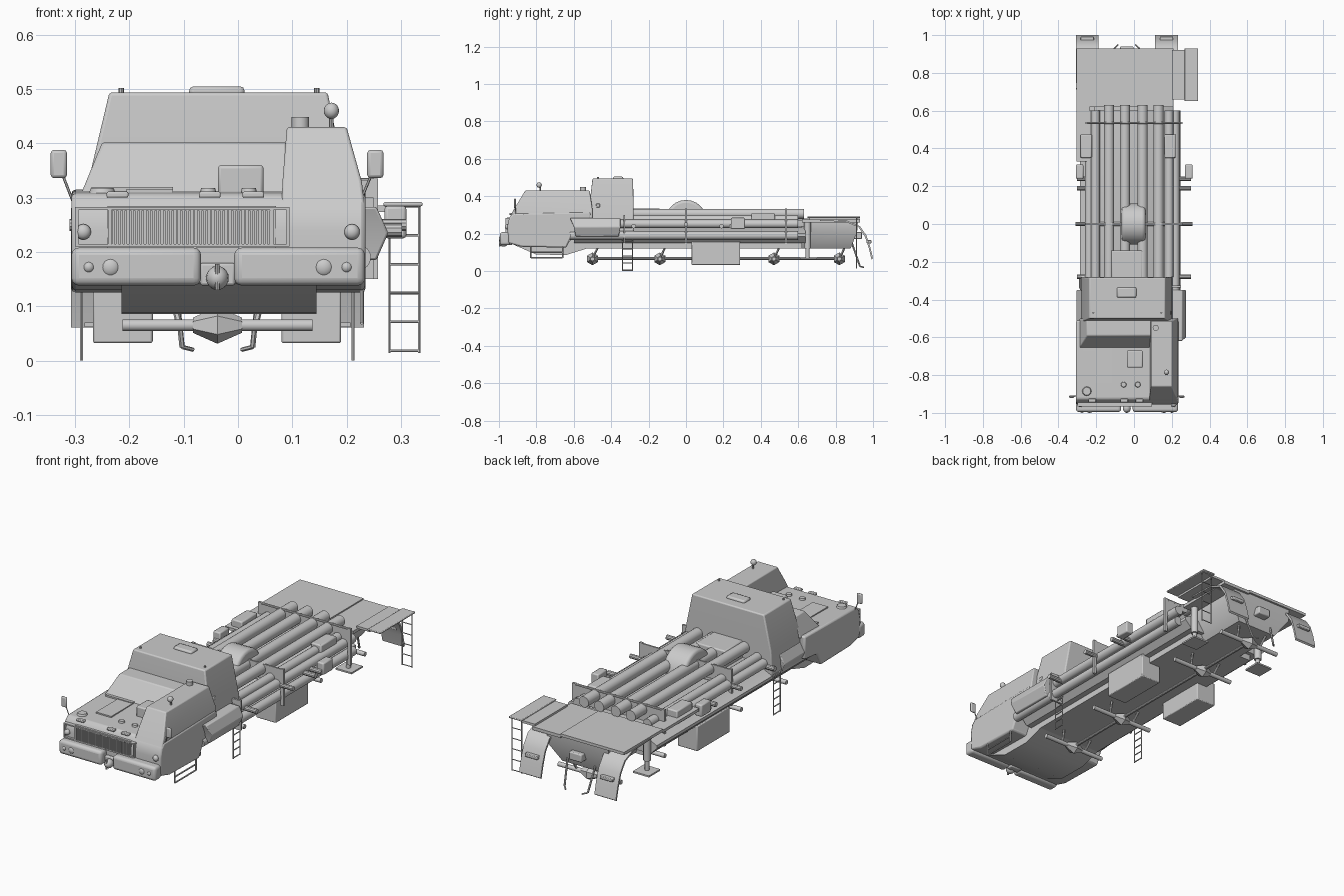
import bpy, bmesh, math
from mathutils import Vector

XC = -0.038  # truck centre line (side ladder shifts it off x = 0)


def mesh_obj(name, verts, faces, bevel=0.0, seg=2):
    me = bpy.data.meshes.new(name)
    me.from_pydata(verts, [], faces)
    bm = bmesh.new()
    bm.from_mesh(me)
    bmesh.ops.recalc_face_normals(bm, faces=bm.faces)
    bm.to_mesh(me)
    bm.free()
    ob = bpy.data.objects.new(name, me)
    bpy.context.collection.objects.link(ob)
    if bevel:
        m = ob.modifiers.new("bevel", 'BEVEL')
        m.width, m.segments = bevel, seg
    return ob


def loft(name, rects, bevel=0.0, seg=2):
    """Stack of rectangles (x0, x1, y0, y1, z) skinned into a solid."""
    v, f = [], []
    for x0, x1, y0, y1, z in rects:
        v += [(x0, y0, z), (x1, y0, z), (x1, y1, z), (x0, y1, z)]
    n = len(rects)
    for i in range(n - 1):
        for j in range(4):
            k = (j + 1) % 4
            f.append((4*i + j, 4*i + k, 4*i + 4 + k, 4*i + 4 + j))
    f += [(0, 1, 2, 3), (4*n - 4, 4*n - 3, 4*n - 2, 4*n - 1)]
    return mesh_obj(name, v, f, bevel, seg)


def box(name, x0, x1, y0, y1, z0, z1, bevel=0.0, seg=2):
    return loft(name, [(x0, x1, y0, y1, z0), (x0, x1, y0, y1, z1)], bevel, seg)


def extrude_x(name, prof, x0, x1, bevel=0.0, seg=2):
    """Side profile of (y, z) points extruded across x."""
    n = len(prof)
    v = [(x, y, z) for x in (x0, x1) for y, z in prof]
    f = [(i, (i + 1) % n, n + (i + 1) % n, n + i) for i in range(n)]
    f += [tuple(range(n)), tuple(range(n, 2*n))]
    return mesh_obj(name, v, f, bevel, seg)


def rod(name, a, b, r, sides=16, r2=None):
    a, b = Vector(a), Vector(b)
    me = bpy.data.meshes.new(name)
    bm = bmesh.new()
    bmesh.ops.create_cone(bm, cap_ends=True, segments=sides, radius1=r,
                          radius2=r if r2 is None else r2, depth=(b - a).length)
    bm.to_mesh(me)
    bm.free()
    ob = bpy.data.objects.new(name, me)
    bpy.context.collection.objects.link(ob)
    ob.location = (a + b) / 2
    ob.rotation_euler = (b - a).to_track_quat('Z', 'Y').to_euler()
    return ob


def ball(name, c, s):
    bpy.ops.mesh.primitive_uv_sphere_add(segments=16, ring_count=10, radius=1, location=c)
    ob = bpy.context.object
    ob.name, ob.scale = name, s


def ladder(name, a, b, z0, z1, rungs, r=0.003):
    """Two rails at plan points a and b with rungs between them."""
    for p in (a, b):
        rod(name + "_rail", (*p, z0), (*p, z1), r, 6)
    for i in range(rungs):
        z = z0 + 0.004 + (z1 - z0 - 0.008) * i / (rungs - 1)
        rod(name + "_rung", (*a, z), (*b, z), r, 6)


# cab body, underside keel and bumper
extrude_x("cab_body", [(-.95, .15), (-.955, .24), (-.945, .285), (-.925, .308), (-.51, .315), (-.51, .2),
                       (-.61, .19), (-.64, .125), (-.88, .13)], -.307, .235, .008)
extrude_x("cab_underside", [(-.92, .14), (-.8, .088), (-.64, .086), (-.5, .13), (-.5, .16), (-.92, .16)],
          -.215, .145)
for x0, x1 in ((-.307, -.068), (-.007, .234)):
    box("bumper", x0, x1, -.995, -.94, .138, .208, .014, 3)
box("bumper_centre", -.07, -.005, -.965, -.93, .138, .18, .005)
ball("tow_ball", (XC, -.975, .152), (.021, .025, .022))
rod("tow_pin", (XC, -.995, .13), (XC, -.995, .178), .004, 8)

# crew compartment, front engine cover and side driver cabin
loft("crew_cabin", [(-.285, .208, -.52, -.28, .2), (-.278, .2, -.52, -.28, .32),
                    (-.237, .165, -.5, -.283, .494)], .006, 3)
loft("front_cover", [(-.29, .09, -.66, -.5, .305), (-.25, .09, -.59, -.5, .402)], .005)
loft("driver_cabin", [(.08, .234, -.945, -.5, .28), (.082, .228, -.92, -.5, .33),
                      (.09, .2, -.86, -.515, .43)], .005, 3)
box("roof_hatch", -.09, .012, -.39, -.335, .485, .505, .008)
box("crew_door_handle", .188, .197, -.48, -.46, .34, .36, .003)
box("rear_locker", -.12, .045, -.29, -.14, .22, .335, .006)
for x in (-.215, .145):
    rod("roof_peg", (x, -.47, .48), (x, -.47, .502), .005, 8)
rod("cabin_vent", (.115, -.55, .425), (.115, -.55, .449), .016)
rod("searchlight_post", (.172, -.78, .42), (.172, -.78, .45), .004, 8)
ball("searchlight", (.172, -.785, .46), (.014, .014, .015))

# hood details
box("hood_box", -.037, .047, -.76, -.67, .305, .36, .006)
box("hood_panel", -.205, -.12, -.84, -.67, .305, .316)
box("hood_strip", -.27, -.12, -.67, -.655, .305, .32)
for x, y, r in ((-.055, -.85, .016), (.02, -.85, .016), (-.25, -.885, .026)):
    rod("hood_cap", (x, y, .305), (x, y, .318), r, 16, r * .8)
for x in (-.222, -.052, .028):
    box("hood_latch", x - .02, x + .02, -.945, -.925, .3, .311, .003)

# grille with upright slats, surrounding frame
box("grille_back", -.24, .07, -.957, -.945, .207, .285)
for i in range(38):
    x = -.23 + i * .29 / 37
    box("grille_slat", x - .0022, x + .0022, -.965, -.95, .215, .276)
for z in (.212, .28):
    box("grille_frame", -.297, .09, -.965, -.945, z - .003, z + .003)
for x in (-.297, -.236, .062, .092):
    box("grille_frame", x - .003, x + .003, -.965, -.945, .21, .283)

# lamps
for x, z, r, y in ((-.285, .237, .015, -.957), (.21, .237, .015, -.957), (-.275, .172, .012, -.988),
                   (-.235, .172, .019, -.988), (.158, .172, .019, -.988), (.2, .172, .012, -.988)):
    rod("lamp_ring", (x, y + .02, z), (x, y, z), r)
    ball("lamp_glass", (x, y, z), (r * .95, .012, r * .95))

# mirrors, and the entry step under the driver's side
for mx, bx in ((.253, .224), (-.33, -.303)):
    box("mirror", mx - .015, mx + .015, -.92, -.908, .336, .388, .006)
    rod("mirror_arm", (mx, -.912, .36), (bx, -.91, .29), .0025, 6)
for y in (-.83, -.66):
    rod("step_post", (.228, y, .07), (.228, y, .135), .004, 6)
for z in (.07, .1):
    rod("step_bar", (.228, -.83, z), (.228, -.66, z), .004, 6)

# chassis hull with running boards, narrowing toward the tail
box("chassis", -.215, .145, -.62, .62, .12, .24)
loft("hull", [(-.25, .175, -.6, .64, .15), (-.285, .21, -.6, .64, .185), (-.285, .21, -.6, .64, .2),
              (-.18, .11, -.5, .64, .25)])
loft("rear_hull", [(-.15, .074, .6, .88, .12), (-.21, .134, .6, .915, .21),
                   (-.21, .134, .6, .92, .27)])
box("rear_coupling", XC - .035, XC + .035, .89, .94, .17, .21, .005)

# axles with hexagonal hubs and central drive shaft
for y in (-.5, -.14, .47, .82):
    rod("axle", (-.213, y, .065), (.137, y, .065), .011, 12)
    for s in (1, -1):
        rod("differential", (XC, y, .065), (XC + s * .045, y, .065), .034, 6, .014)
        rod("axle_arm", (XC + s * .07, y, .065), (XC + s * .085, y + .03, .13), .006, 6)
rod("drive_shaft", (XC, -.5, .068), (XC, .82, .068), .008, 10)

# under-floor tanks
for x0 in (-.267, .08):
    box("floor_tank", x0, x0 + .11, .03, .29, .032, .158, .004)

# tube rack: four on top, three down each side
for x in (-.132, -.048, .045, .13):
    rod("top_tube", (x, -.33, .306), (x, .63, .306), .027, 20)
for s, dx in ((1, 0), (-1, -.019)):
    for x, z, y0 in ((.218, .252, -.6), (.222, .19, -.62), (.185, .275, -.28)):
        rod("side_tube", (s * x + dx, y0, z), (s * x + dx, .6, z), .023, 16)
for y in (0, .535):
    box("rack_plate", -.245, .245, y - .004, y + .004, .24, .332)
    for x in (-.25, .25):
        box("rack_post", x - .008, x + .008, y - .006, y + .006, .15, .335)
box("rack_plate_front", -.26, .25, -.335, -.325, .15, .3)
rod("rack_crossbar", (-.31, 0, .25), (.31, 0, .25), .011, 10)
rod("rack_topbar", (-.25, .535, .33), (.25, .535, .33), .006, 8)

# domed housing between the tubes
dome = [(.11 * math.cos(i * math.pi / 12), .27 + .11 * math.sin(i * math.pi / 12)) for i in range(13)]
extrude_x("domed_housing", dome, -.065, .06, .015, 3)

# side lockers behind the cab
loft("side_locker", [(.2, .255, -.59, -.36, .185), (.2, .277, -.6, -.35, .235),
                     (.2, .255, -.62, -.35, .283)], .004)
loft("side_locker_left", [(-.28, -.2, -.59, -.36, .185), (-.305, -.2, -.6, -.35, .235),
                          (-.28, -.2, -.62, -.35, .283)], .004)

# paired side and rear fittings
for s in (1, -1):
    x0 = .16 if s > 0 else -.283
    box("stowage_box", x0, x0 + .06, .35, .475, .24, .31, .006)
    x1 = .27 if s > 0 else -.308
    box("bracket_box", x1, x1 + .04, .24, .315, .225, .285, .006)
    for y in (.19, .24, -.28):
        rod("bracket_arm", (s * .2, y, .24), (s * .302, y, .24), .012, 10)
    # rear jacks
    jx = XC + s * .2
    rod("jack_tube", (jx, .65, .12), (jx, .65, .265), .018, 12)
    rod("jack_ram", (jx, .65, .07), (jx, .65, .13), .011, 12)
    box("jack_foot", jx - .045, jx + .045, .61, .7, .062, .07)
    # boarding ladder behind the cab
    lx = XC + s * .25
    ladder("boarding_ladder", (lx, -.34), (lx, -.287), 0, .2, 6)
    # rear mudguards
    outer = [(.72, .275), (.86, .27), (.93, .24), (.965, .19), (.985, .13), (1.0, .067)]
    inner = [(y - .008, z - .006) for y, z in reversed(outer)]
    mx = XC + s * .21
    extrude_x("mudguard", outer + inner, mx - .06, mx + .06)
    box("tail_lamp", mx - .035, mx + .035, .965, .992, .148, .165, .003)
    # bent rear tow arms
    rod("tow_arm", (XC + s * .08, .88, .17), (XC + s * .065, .93, .025), .005, 6)
    rod("tow_arm_tip", (XC + s * .065, .93, .025), (XC + s * .045, .95, .02), .004, 6)

# rear deck and the folding side platform with ladder
box("rear_deck", -.305, .05, .62, .93, .268, .282)
box("rear_deck_right", .05, .208, .62, .93, .26, .276)
box("deck_strip", -.305, -.235, .33, .62, .262, .276)
box("side_platform", .268, .34, .65, .93, .284, .292, .003)
box("platform_link", .2, .275, .66, .92, .274, .286)
ladder("rear_ladder", (.279, .912), (.334, .912), .014, .288, 6, .0025)

# smooth shading with sharp edges kept
bpy.ops.object.select_all(action='SELECT')
bpy.context.view_layer.objects.active = bpy.context.scene.objects[0]
bpy.ops.object.shade_smooth_by_angle(angle=math.radians(35))
